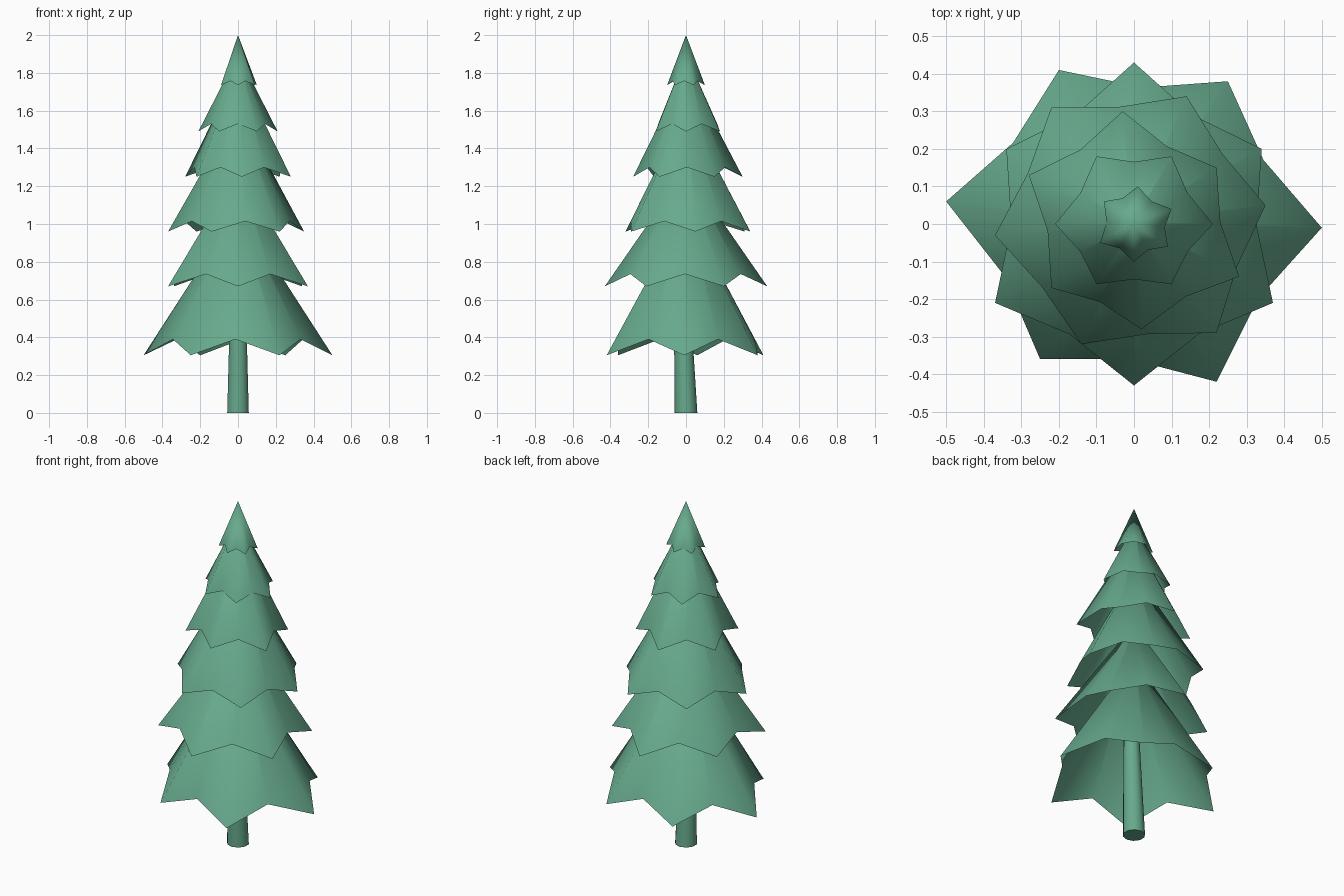
import bpy
import bmesh
from mathutils import Vector

cube = bpy.data.objects.get("Cube")
if cube:
    bpy.data.objects.remove(cube, do_unlink=True)

# One green for the whole tree
green = bpy.data.materials.new("soft_green")
green.use_nodes = True
colour = (0.135, 0.40, 0.265, 1)
green.diffuse_color = colour
green.node_tree.nodes["Principled BSDF"].inputs["Base Color"].default_value = colour


def finish(name, bm):
    """Turn a bmesh into a named, coloured object."""
    mesh = bpy.data.meshes.new(name)
    bm.to_mesh(mesh)
    bm.free()
    mesh.materials.append(green)
    obj = bpy.data.objects.new(name, mesh)
    bpy.context.collection.objects.link(obj)
    return obj


def branch_tier(name, tips, tip_z, valley_z, apex_z, pull=0.92, pointed=False):
    """Open star-shaped skirt: drooping tips, raised valleys, narrowing to the top."""
    bm = bmesh.new()
    tips = [Vector(tip) for tip in tips]
    rim = []
    for tip, after in zip(tips, tips[1:] + tips[:1]):
        valley = (tip + after) / 2 * pull
        rim.append(bm.verts.new((tip.x, tip.y, tip_z)))
        rim.append(bm.verts.new((valley.x, valley.y, valley_z)))
    apex = Vector((0, 0, apex_z))
    if pointed:
        top = [bm.verts.new(apex)] * len(rim)
    else:
        top = [bm.verts.new(v.co.lerp(apex, 0.92)) for v in rim]
        bm.faces.new(top)
    for i, v in enumerate(rim):
        j = (i + 1) % len(rim)
        corners = [v, rim[j], top[i]] if pointed else [v, rim[j], top[j], top[i]]
        bm.faces.new(corners)
    for face in bm.faces:
        face.smooth = True
    return finish(name, bm)


# Branch tiers from the ground up, tips listed counter-clockwise
branch_tier("bottom_branches",
            [(.5, -.01), (.25, .38), (-.2, .41), (-.5, .06), (-.25, -.36), (.22, -.42)],
            tip_z=.305, valley_z=.39, apex_z=1.08)
branch_tier("second_branches",
            [(.34, .2), (0, .43), (-.34, .2), (-.37, -.21), (0, -.43), (.37, -.21)],
            tip_z=.67, valley_z=.735, apex_z=1.29)
branch_tier("third_branches",
            [(.35, .05), (.14, .34), (-.22, .31), (-.37, -.03), (-.14, -.32), (.22, -.29)],
            tip_z=.96, valley_z=1.015, apex_z=1.61, pull=.96)
branch_tier("fourth_branches",
            [(.22, .15), (-.03, .3), (-.28, .13), (-.22, -.17), (.02, -.28), (.28, -.14)],
            tip_z=1.25, valley_z=1.3, apex_z=1.82)
branch_tier("fifth_branches",
            [(.21, 0), (.1, .18), (-.1, .18), (-.21, 0), (-.1, -.16), (.1, -.16)],
            tip_z=1.49, valley_z=1.53, apex_z=1.9)
branch_tier("tree_top",
            [(.1, .04), (.01, .1), (-.08, .06), (-.09, -.05), (0, -.1), (.09, -.06)],
            tip_z=1.735, valley_z=1.757, apex_z=2, pull=.86, pointed=True)

# Trunk: tapered, leaning slightly forward as it rises
height = 0.9
bm = bmesh.new()
bmesh.ops.create_cone(bm, cap_ends=True, segments=10, radius1=.06, radius2=.035, depth=height)
for v in bm.verts:
    v.co.z += height / 2
    v.co.y -= 0.035 * v.co.z
for face in bm.faces:
    face.smooth = len(face.verts) == 4
for edge in bm.edges:
    edge.smooth = all(f.smooth for f in edge.link_faces)
finish("trunk", bm)
